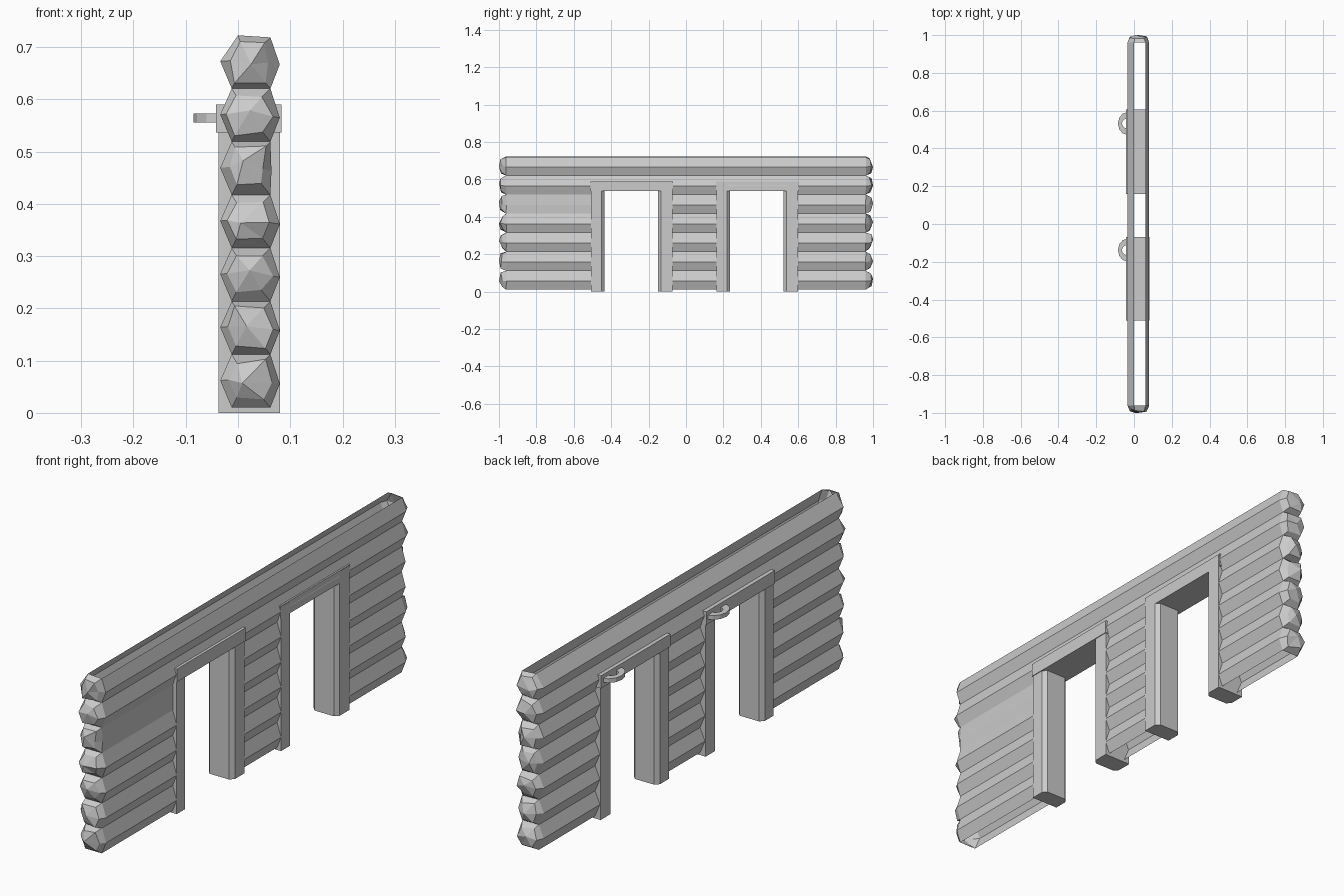
import bpy, bmesh, math, random

random.seed(4)
cube = bpy.data.objects.get("Cube")
if cube:
    bpy.data.objects.remove(cube, do_unlink=True)

grey = bpy.data.materials.new("plain_grey")
grey.use_nodes = True
colour = (0.6, 0.6, 0.6, 1)
grey.diffuse_color = colour
grey.node_tree.nodes["Principled BSDF"].inputs["Base Color"].default_value = colour


def finish(bm, name, fix_normals=False):
    if fix_normals:
        bmesh.ops.recalc_face_normals(bm, faces=bm.faces[:])
    mesh = bpy.data.meshes.new(name)
    bm.to_mesh(mesh)
    bm.free()
    mesh.materials.append(grey)
    obj = bpy.data.objects.new(name, mesh)
    bpy.context.collection.objects.link(obj)


def prism(name, outline, z0, z1):
    """Closed upright prism from an (x, y) outline."""
    bm = bmesh.new()
    base = bm.faces.new([bm.verts.new((x, y, z0)) for x, y in outline])
    ext = bmesh.ops.extrude_face_region(bm, geom=[base], use_keep_orig=True)
    for v in ext["geom"]:
        if isinstance(v, bmesh.types.BMVert):
            v.co.z = z1
    finish(bm, name, True)


ROWS, PITCH, BASE = 7, 0.1018, 0.01
SECTIONS = [(-0.96, -0.47), (-0.11, 0.2), (0.56, 0.96)]


def section(row, front=False):
    """Six-sided log profile in x and z, starting at the lower right-hand edge."""
    z = BASE + row * PITCH
    ridge = 0.064 if front and row == 4 else 0.08
    top_x = 0.0 if row == ROWS - 1 else -0.012
    return [(-0.012, z), (-0.034, z + 0.052), (top_x, z + PITCH),
            (0.062, z + PITCH - (0.004 if row == ROWS - 1 else 0)),
            (ridge, z + 0.046), (0.062, z)]


def strips(bm, pts, y0, y1, sides):
    for i in sides:
        (xa, za), (xb, zb) = pts[i], pts[i + 1]
        bm.faces.new([bm.verts.new(c) for c in
                      ((xa, y0, za), (xb, y0, zb), (xb, y1, zb), (xa, y1, za))])


def cap(bm, pts, sign):
    """Roughly hewn, faceted log end."""
    cx, cz = 0.016, sum(p[1] for p in pts) / 6 + 0.006
    outer = [bm.verts.new((x, sign * 0.962, z)) for x, z in pts]
    inner = []
    for x, z in pts:
        k = random.uniform(0.6, 0.82)
        inner.append(bm.verts.new((cx + (x - cx) * k, sign * random.uniform(0.978, 0.994),
                                   cz + (z - cz) * k)))
    tip = bm.verts.new((cx + random.uniform(-0.012, 0.012), sign,
                        cz + random.uniform(-0.012, 0.012)))
    for i in range(6):
        j = (i + 1) % 6
        for loop in ([outer[i], outer[j], inner[j], inner[i]], [inner[i], inner[j], tip]):
            bm.faces.new(loop if sign > 0 else loop[::-1])


# Stacked logs: open above and below, interrupted by the doorways
for row in range(ROWS):
    bm = bmesh.new()
    for n, (y0, y1) in enumerate(SECTIONS):
        pts = section(row, n == 0)
        if row < ROWS - 2:
            strips(bm, pts, y0, y1, (0, 1, 3, 4))
        elif row == ROWS - 2:
            strips(bm, pts, y0, y1, (0, 4))
    if row == ROWS - 2:
        strips(bm, section(row), -0.962, 0.962, (1, 3))
    elif row == ROWS - 1:
        strips(bm, section(row), -0.962, 0.962, (0, 1, 3, 4))
    cap(bm, section(row, True), -1)
    cap(bm, section(row), 1)
    bmesh.ops.remove_doubles(bm, verts=bm.verts[:], dist=0.0025)
    finish(bm, f"log_{row + 1}")


# Door frames: chamfered posts and a lintel
def post(name, outer, inner):
    c = math.copysign(0.016, inner - outer)
    prism(name, [(-0.037, outer), (-0.037, inner - c), (-0.022, inner),
                 (0.065, inner), (0.08, inner - c), (0.08, outer)], 0, 0.585)


def lintel(name, y0, y1, x1, z1):
    prism(name, [(-0.042, y0), (x1, y0), (x1, y1), (-0.042, y1)], 0.537, z1)


post("front_door_near_post", -0.507, -0.437)
post("front_door_far_post", -0.073, -0.15)
lintel("front_door_lintel", -0.51, -0.07, 0.083, 0.59)
post("back_door_near_post", 0.162, 0.235)
post("back_door_far_post", 0.6, 0.522)
lintel("back_door_lintel", 0.16, 0.605, 0.079, 0.588)


# Half-ring handles beside the doorways
def handle(name, cy):
    arc = [math.radians(90 + 30 * i) for i in range(7)]
    outer = [(-0.036 + 0.049 * math.cos(a), cy + 0.06 * math.sin(a)) for a in arc]
    inner = [(-0.036 + 0.028 * math.cos(a), cy + 0.027 * math.sin(a)) for a in arc]
    prism(name, outer + inner[::-1], 0.556, 0.573)


handle("front_door_handle", -0.138)
handle("back_door_handle", 0.532)
